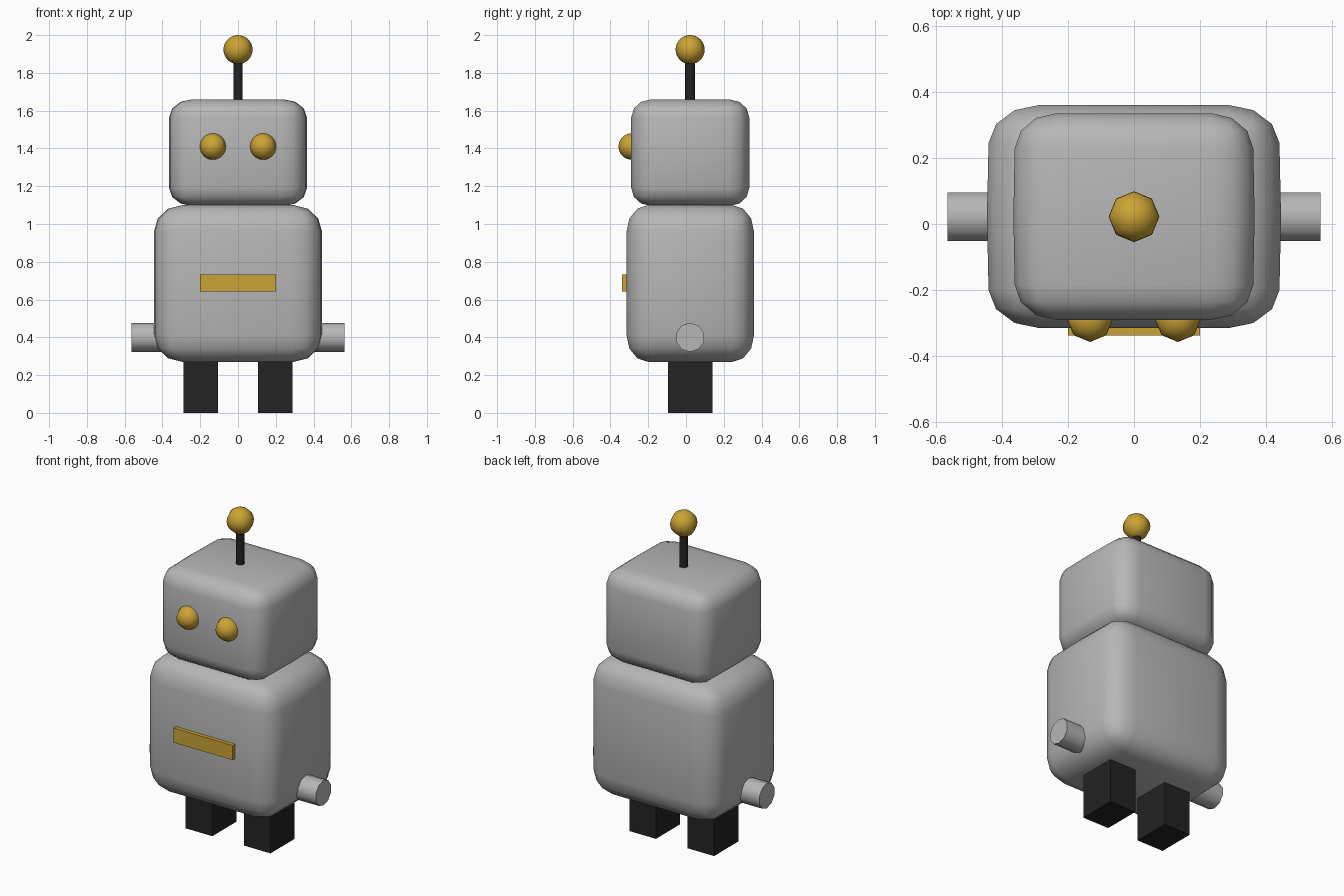
import bpy
import bmesh
import math
from mathutils import Matrix, Vector

old = bpy.data.objects.get("Cube")
if old:
    bpy.data.objects.remove(old, do_unlink=True)


def material(name, rgb):
    mat = bpy.data.materials.new(name)
    mat.use_nodes = True
    mat.diffuse_color = (*rgb, 1)
    mat.node_tree.nodes["Principled BSDF"].inputs["Base Color"].default_value = (*rgb, 1)
    return mat


GREY = material("light grey metal", (0.47, 0.47, 0.47))
GOLD = material("golden yellow", (0.60, 0.37, 0.035))
BLACK = material("black rubber", (0.017, 0.017, 0.017))
MID_Y = 0.022


def finish(name, bm, mat, smooth=None):
    bmesh.ops.recalc_face_normals(bm, faces=bm.faces)
    mesh = bpy.data.meshes.new(name)
    bm.to_mesh(mesh)
    bm.free()
    mesh.materials.append(mat)
    obj = bpy.data.objects.new(name, mesh)
    bpy.context.collection.objects.link(obj)
    if smooth:
        bpy.ops.object.select_all(action="DESELECT")
        obj.select_set(True)
        bpy.context.view_layer.objects.active = obj
        bpy.ops.object.shade_smooth_by_angle(angle=math.radians(smooth))
    return obj


def box(name, low, high, mat, rounded=False):
    low, high = Vector(low), Vector(high)
    bm = bmesh.new()
    bmesh.ops.create_cube(bm, size=2)
    if rounded:
        # Soft edges, with the left and right sides gently bowed outwards
        bmesh.ops.bevel(bm, geom=bm.edges[:], offset=0.34, offset_type="OFFSET",
                        segments=3, profile=0.5, affect="EDGES")
        bmesh.ops.bisect_plane(bm, geom=bm.verts[:] + bm.edges[:] + bm.faces[:],
                               plane_co=(0, 0, 0), plane_no=(0, 1, 0))
        for v in bm.verts:
            v.co.x *= 1 - 0.025 * v.co.y ** 2
    half, centre = (high - low) / 2, (high + low) / 2
    for v in bm.verts:
        v.co = Vector(a * b for a, b in zip(v.co, half)) + centre
    return finish(name, bm, mat, 60 if rounded else None)


def ball(name, centre, radius):
    bm = bmesh.new()
    bmesh.ops.create_uvsphere(bm, u_segments=8, v_segments=16, radius=radius,
                              matrix=Matrix.Translation(centre))
    return finish(name, bm, GOLD, 60)


def rod(name, start, end, radius, sides, mat):
    start, end = Vector(start), Vector(end)
    axis = end - start
    turn = axis.to_track_quat("Z", "Y").to_matrix().to_4x4()
    bm = bmesh.new()
    bmesh.ops.create_cone(bm, cap_ends=True, segments=sides, radius1=radius, radius2=radius,
                          depth=axis.length,
                          matrix=Matrix.Translation((start + end) / 2) @ turn)
    return finish(name, bm, mat, 50)


# Torso and head
box("torso", (-0.445, -0.315, 0.27), (0.445, 0.36, 1.10), GREY, rounded=True)
box("head", (-0.365, -0.29, 1.095), (0.365, 0.335, 1.66), GREY, rounded=True)

# Chest plate
box("chest_plate", (-0.2, -0.338, 0.642), (0.2, -0.29, 0.732), GOLD)

# Antenna
rod("antenna_stem", (0, MID_Y, 1.62), (0, MID_Y, 1.88), 0.026, 10, BLACK)
ball("antenna_ball", (0, MID_Y, 1.923), 0.077)

# Paired parts
for side, s in (("left", 1), ("right", -1)):
    ball(side + "_eye", (s * 0.133, -0.287, 1.41), 0.07)
    rod(side + "_arm", (s * 0.36, MID_Y, 0.4), (s * 0.565, MID_Y, 0.4), 0.077, 10, GREY)
    xs = sorted((s * 0.107, s * 0.288))
    box(side + "_leg", (xs[0], -0.096, 0), (xs[1], 0.139, 0.3), BLACK)
